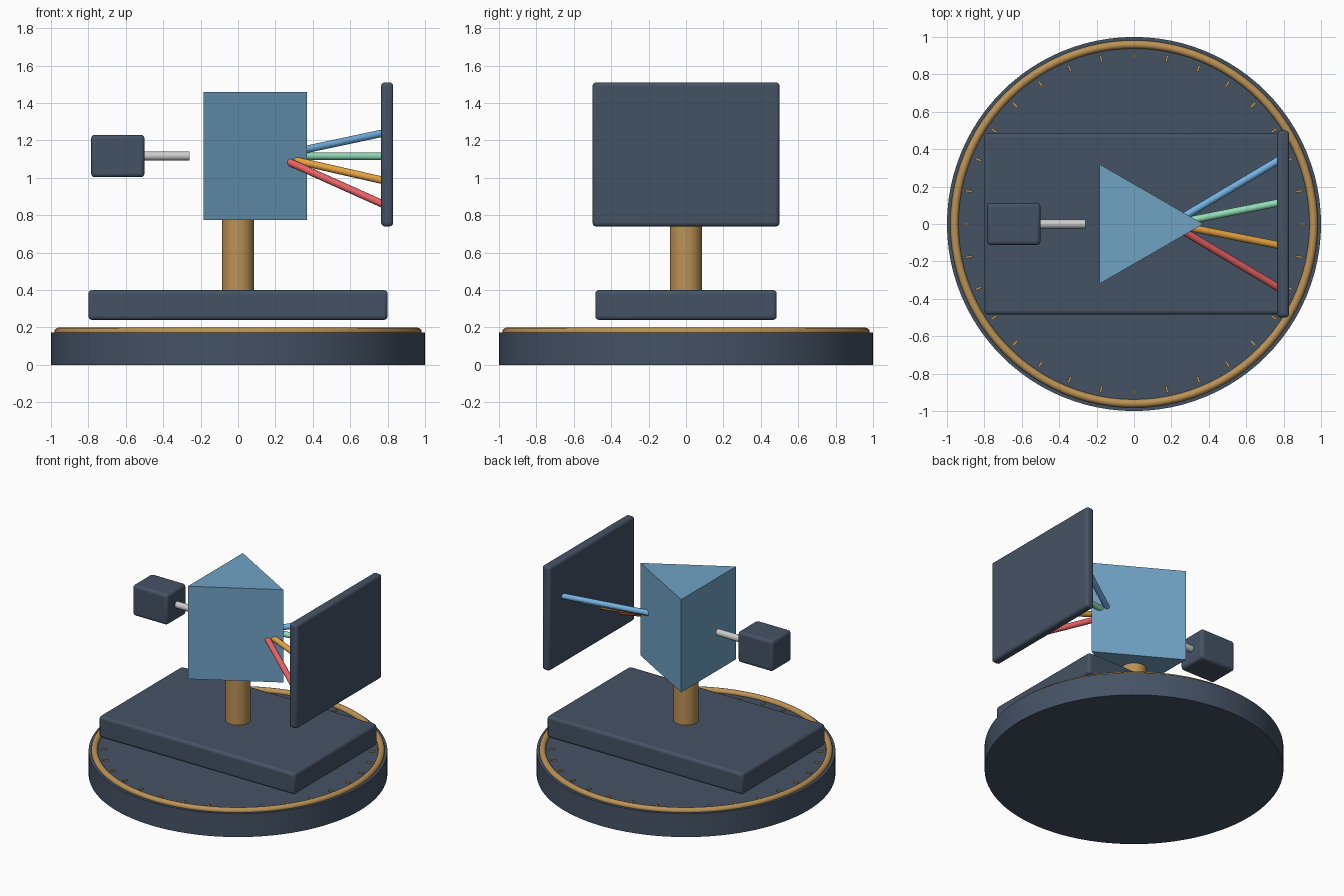
import bpy, math
from mathutils import Vector

if "Cube" in bpy.data.objects:
    bpy.data.objects.remove(bpy.data.objects["Cube"])


def mat(name, rgb):
    m = bpy.data.materials.new(name)
    m.diffuse_color = (*rgb, 1)
    m.use_nodes = True
    m.node_tree.nodes["Principled BSDF"].inputs["Base Color"].default_value = m.diffuse_color
    return m


SLATE = mat("slate", (0.06, 0.085, 0.13))
BRASS = mat("brass", (0.50, 0.29, 0.09))
GLASS = mat("blue_glass", (0.16, 0.36, 0.55))
WHITE = mat("white_light", (0.75, 0.75, 0.75))


def finish(name, m, smooth=True):
    o = bpy.context.object
    o.name = name
    o.data.materials.append(m)
    if smooth:
        bpy.ops.object.shade_smooth_by_angle(angle=math.radians(35))
    return o


def box(name, lo, hi, m, bevel=0.02):
    lo, hi = Vector(lo), Vector(hi)
    bpy.ops.mesh.primitive_cube_add(size=1, location=(lo + hi) / 2)
    bpy.context.object.scale = hi - lo
    bpy.ops.object.transform_apply(location=False, rotation=False, scale=True)
    o = finish(name, m)
    if bevel:
        b = o.modifiers.new("bevel", 'BEVEL')
        b.width, b.segments = bevel, 3
    return o


def rod(name, a, b, r, m, sides=24):
    a, b = Vector(a), Vector(b)
    d = b - a
    bpy.ops.mesh.primitive_cylinder_add(
        vertices=sides, radius=r, depth=d.length, location=(a + b) / 2,
        rotation=d.to_track_quat('Z', 'Y').to_euler())
    return finish(name, m)


# Round base with brass rim and degree ticks
rod("base_disc", (0, 0, 0), (0, 0, 0.172), 1.0, SLATE, 96)
bpy.ops.mesh.primitive_torus_add(major_radius=0.96, minor_radius=0.022,
                                 major_segments=96, minor_segments=12,
                                 location=(0, 0, 0.177))
finish("brass_rim", BRASS)
for i in range(32):
    a = i * math.tau / 32
    t = box("degree_tick", (-0.018, -0.006, -0.007), (0.018, 0.006, 0.007), BRASS, 0)
    t.location = (0.9 * math.cos(a), 0.9 * math.sin(a), 0.174)
    t.rotation_euler.z = a

# Stage slab and post
box("stage_slab", (-0.80, -0.485, 0.24), (0.80, 0.485, 0.40), SLATE)
rod("post", (0, 0, 0.38), (0, 0, 0.79), 0.085, BRASS, 32)

# Triangular prism, apex towards the screen
bpy.ops.mesh.primitive_cylinder_add(vertices=3, radius=0.37, depth=0.685,
                                    location=(0, 0, 1.117),
                                    rotation=(0, 0, -math.pi / 2))
finish("prism", GLASS, False)

# Lamp housing, incoming beam and screen
Z = 1.117
box("lamp_housing", (-0.785, -0.113, 1.003), (-0.50, 0.113, 1.23), SLATE)
rod("incoming_beam", (-0.52, 0, Z), (-0.26, 0, Z), 0.024, WHITE)
box("screen", (0.765, -0.50, 0.74), (0.83, 0.50, 1.51), SLATE)

# Spectrum rays fanning from inside the prism
rays = [("red_ray", -0.345, 0.857, (0.80, 0.12, 0.13)),
        ("orange_ray", -0.115, 0.985, (0.78, 0.36, 0.05)),
        ("green_ray", 0.115, 1.115, (0.28, 0.72, 0.48)),
        ("blue_ray", 0.345, 1.24, (0.18, 0.46, 0.80))]
for name, y, z, rgb in rays:
    rod(name, (0.20, 0, Z), (0.78, y, z), 0.02, mat(name, rgb))
